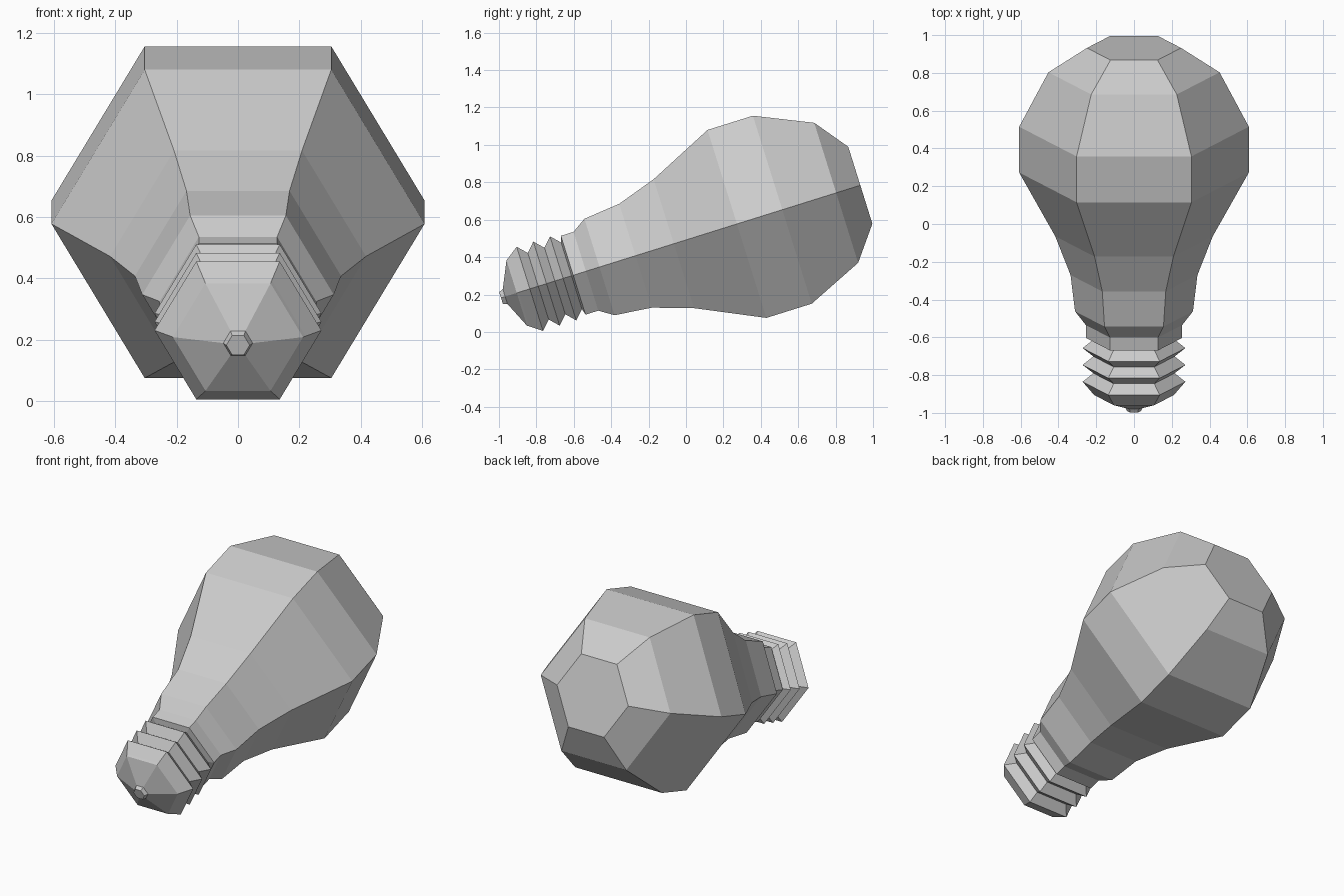
import bpy, bmesh, math

if "Cube" in bpy.data.objects:
    bpy.data.objects.remove(bpy.data.objects["Cube"])

TILT = math.radians(17.4)   # axis rises toward the back
SIDES = 6


def lathe(name, profile, cap_start=False, cap_end=False):
    """Six-sided lathe; profile holds (y where the ring centre sits, corner radius)."""
    bm = bmesh.new()
    rings = []
    for y, r in profile:
        s = y / math.cos(TILT)
        rings.append([bm.verts.new((r * math.cos(k * math.tau / SIDES),
                                    r * math.sin(k * math.tau / SIDES), s))
                      for k in range(SIDES)])
    for a, b in zip(rings, rings[1:]):
        for k in range(SIDES):
            n = (k + 1) % SIDES
            bm.faces.new((a[k], a[n], b[n], b[k]))
    if cap_start:
        bm.faces.new(rings[0][::-1])
    if cap_end:
        bm.faces.new(rings[-1])
    mesh = bpy.data.meshes.new(name)
    bm.to_mesh(mesh)
    bm.free()
    ob = bpy.data.objects.new(name, mesh)
    ob.rotation_euler.x = TILT - math.pi / 2
    ob.location.z = 0.492
    bpy.context.collection.objects.link(ob)
    return ob


# Glass bulb, from the neck to the rounded end
lathe("glass_bulb", [(-0.535, 0.255), (-0.4625, 0.312), (-0.27, 0.336),
                     (-0.065, 0.417), (0.2725, 0.608), (0.515, 0.608),
                     (0.803, 0.453), (0.932, 0.249)], cap_end=True)

# Screw base: contact tip, cone, three thread ridges, collar
base = [(-0.989, 0.038), (-0.967, 0.048), (-0.905, 0.212), (-0.895, 0.22)]
for y in (-0.835, -0.746, -0.657):
    base += [(y, 0.272), (y + 0.045, 0.215)]
base += [(-0.603, 0.255), (-0.535, 0.255)]
lathe("screw_base", base, cap_start=True)
